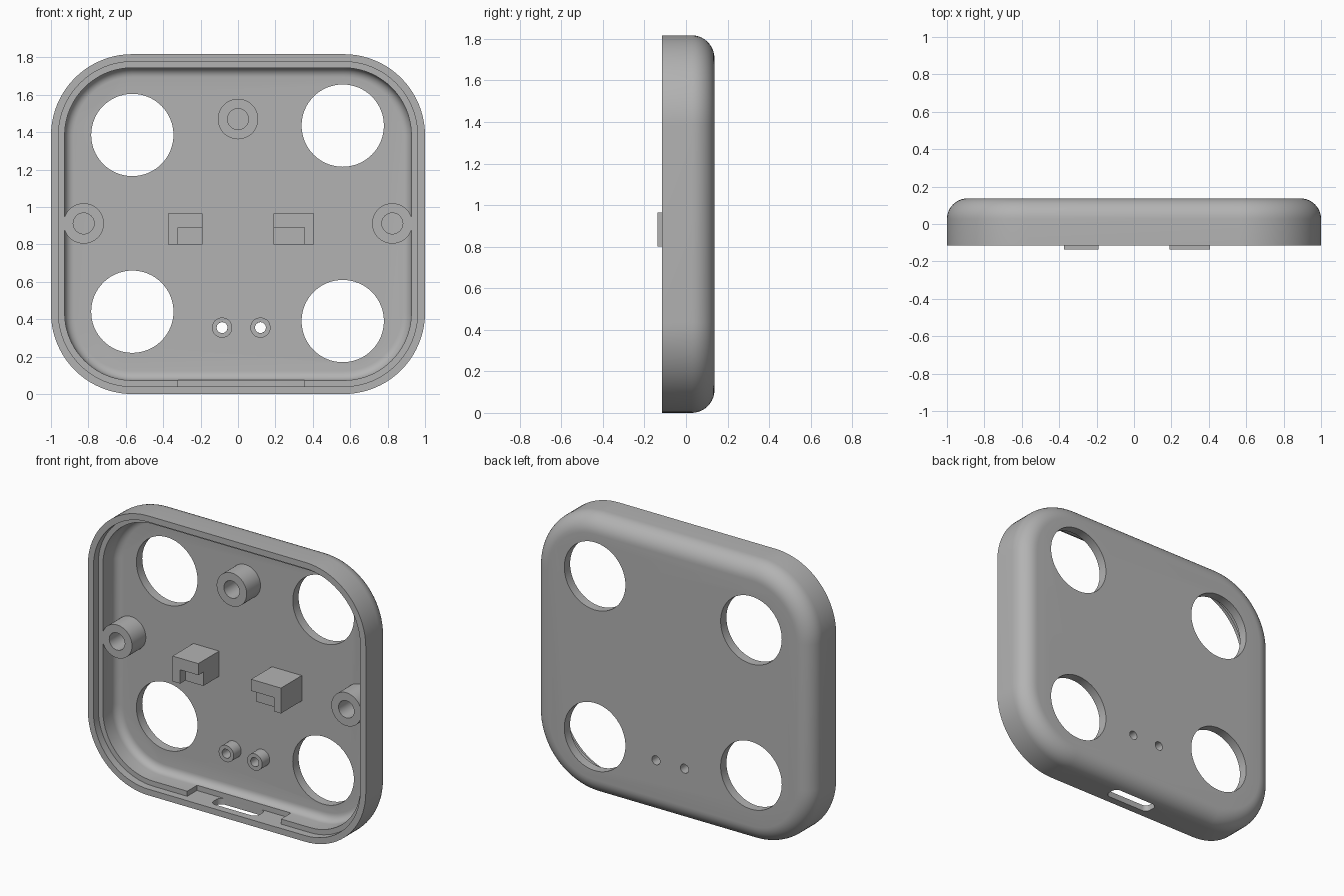
import bpy, bmesh, math
from mathutils import Vector

if "Cube" in bpy.data.objects:
    bpy.data.objects.remove(bpy.data.objects["Cube"])

W, H, R = 1.0, 0.9085, 0.435          # half width, half height, corner radius
RIM, LEDGE, FLOOR, BACK = -0.115, -0.065, 0.077, 0.137
CZ = H                                # height of the centre

grey = bpy.data.materials.new("light grey plastic")
grey.diffuse_color = (0.45, 0.45, 0.45, 1)
grey.use_nodes = True
grey.node_tree.nodes["Principled BSDF"].inputs["Base Color"].default_value = grey.diffuse_color


def make(name, bm):
    bmesh.ops.recalc_face_normals(bm, faces=bm.faces)
    me = bpy.data.meshes.new(name)
    bm.to_mesh(me)
    bm.free()
    ob = bpy.data.objects.new(name, me)
    bpy.context.collection.objects.link(ob)
    me.materials.append(grey)
    return ob


def smooth(ob):
    bpy.ops.object.select_all(action='DESELECT')
    ob.select_set(True)
    bpy.context.view_layer.objects.active = ob
    bpy.ops.object.shade_smooth_by_angle(angle=math.radians(30))


def loop(hw, hh, r, n):
    """Rounded rectangle as 2D points."""
    pts = []
    for k, (sx, sy) in enumerate([(1, 1), (-1, 1), (-1, -1), (1, -1)]):
        for i in range(n + 1):
            a = math.pi / 2 * (k + i / n)
            pts.append((sx * (hw - r) + r * math.cos(a), sy * (hh - r) + r * math.sin(a)))
    return pts


def skin(bm, rings, cap=True):
    """Bridge successive rings of points, optionally closing both ends."""
    vs = [[bm.verts.new(p) for p in ring] for ring in rings]
    n = len(vs[0])
    pairs = list(zip(vs, vs[1:])) + ([] if cap else [(vs[-1], vs[0])])
    for a, b in pairs:
        for i in range(n):
            j = (i + 1) % n
            bm.faces.new((a[i], a[j], b[j], b[i]))
    if cap:
        bm.faces.new(vs[0])
        bm.faces.new(vs[-1])


def cylinder(name, x, z, r, y0, y1, n=64):
    bm = bmesh.new()
    c = [(x + r * math.cos(2 * math.pi * i / n), z + r * math.sin(2 * math.pi * i / n)) for i in range(n)]
    skin(bm, [[(px, y, pz) for px, pz in c] for y in (y0, y1)])
    return make(name, bm)


def tube(name, x, z, ro, ri, y0, y1, n=48):
    bm = bmesh.new()
    rings = [[(x + r * math.cos(2 * math.pi * i / n), y, z + r * math.sin(2 * math.pi * i / n))
              for i in range(n)] for r, y in ((ro, y0), (ro, y1), (ri, y1), (ri, y0))]
    skin(bm, rings, cap=False)
    smooth(make(name, bm))


def box(name, x0, x1, y0, y1, z0, z1):
    bm = bmesh.new()
    skin(bm, [[(x0, y, z0), (x1, y, z0), (x1, y, z1), (x0, y, z1)] for y in (y0, y1)])
    return make(name, bm)


def cut(ob, cutter):
    m = ob.modifiers.new("cut", 'BOOLEAN')
    m.operation, m.solver, m.object = 'DIFFERENCE', 'EXACT', cutter
    bpy.context.view_layer.objects.active = ob
    bpy.ops.object.modifier_apply(modifier=m.name)
    bpy.data.objects.remove(cutter)


# Shell: (inset, y) profile from the back face round the rim to the inner floor
def fillet(inset, y, r, n):
    return [(inset + r * (1 - math.cos(a)), y - r + r * math.sin(a))
            for a in (math.pi / 2 * i / n for i in range(n + 1))]


profile = fillet(0, BACK, 0.11, 10)[::-1]
profile += [(0, RIM), (0.04, RIM), (0.04, LEDGE), (0.073, LEDGE)]
profile += fillet(0.073, FLOOR, 0.05, 6)
bm = bmesh.new()
skin(bm, [[(x, y, z + CZ) for x, z in loop(W - d, H - d, R - d, 20)] for d, y in profile])
shell = make("shell", bm)

# Four large round openings and two small ones
for x, z in ((-0.565, 1.385), (0.56, 1.435), (-0.565, 0.44), (0.56, 0.39)):
    cut(shell, cylinder("opening_cutter", x, z, 0.22, 0, 0.3))
for x in (-0.085, 0.12):
    cut(shell, cylinder("pin_hole_cutter", x, 0.355, 0.029, 0, 0.3, 32))

# Gap in the bottom ledge, and the rounded slot through the bottom wall
cut(shell, box("ledge_gap_cutter", -0.32, 0.355, -0.2, 0.035, 0.0395, 0.12))
bm = bmesh.new()
skin(bm, [[(x + 0.01, y - 0.015, z) for x, y in loop(0.165, 0.05, 0.035, 6)] for z in (-0.1, 0.1)])
cut(shell, make("slot_cutter", bm))
smooth(shell)

# Screw posts and small pin posts
for name, x, z in (("top_post", 0, 1.47), ("left_post", -0.825, 0.912), ("right_post", 0.825, 0.912)):
    tube(name, x, z, 0.108, 0.056, LEDGE, FLOOR + 0.005)
for name, x in (("left_pin_post", -0.085), ("right_pin_post", 0.12)):
    tube(name, x, 0.355, 0.054, 0.029, 0.0, FLOOR + 0.005)

# Two support blocks with a recess at the lower front
for name, x0, x1, n0, n1 in (("left_block", -0.375, -0.19, -0.32, -0.1),
                             ("right_block", 0.19, 0.405, 0.1, 0.355)):
    block = box(name, x0, x1, -0.137, FLOOR + 0.005, 0.8, 0.965)
    cut(block, box("recess_cutter", n0, n1, -0.2, -0.085, 0.7, 0.89))
